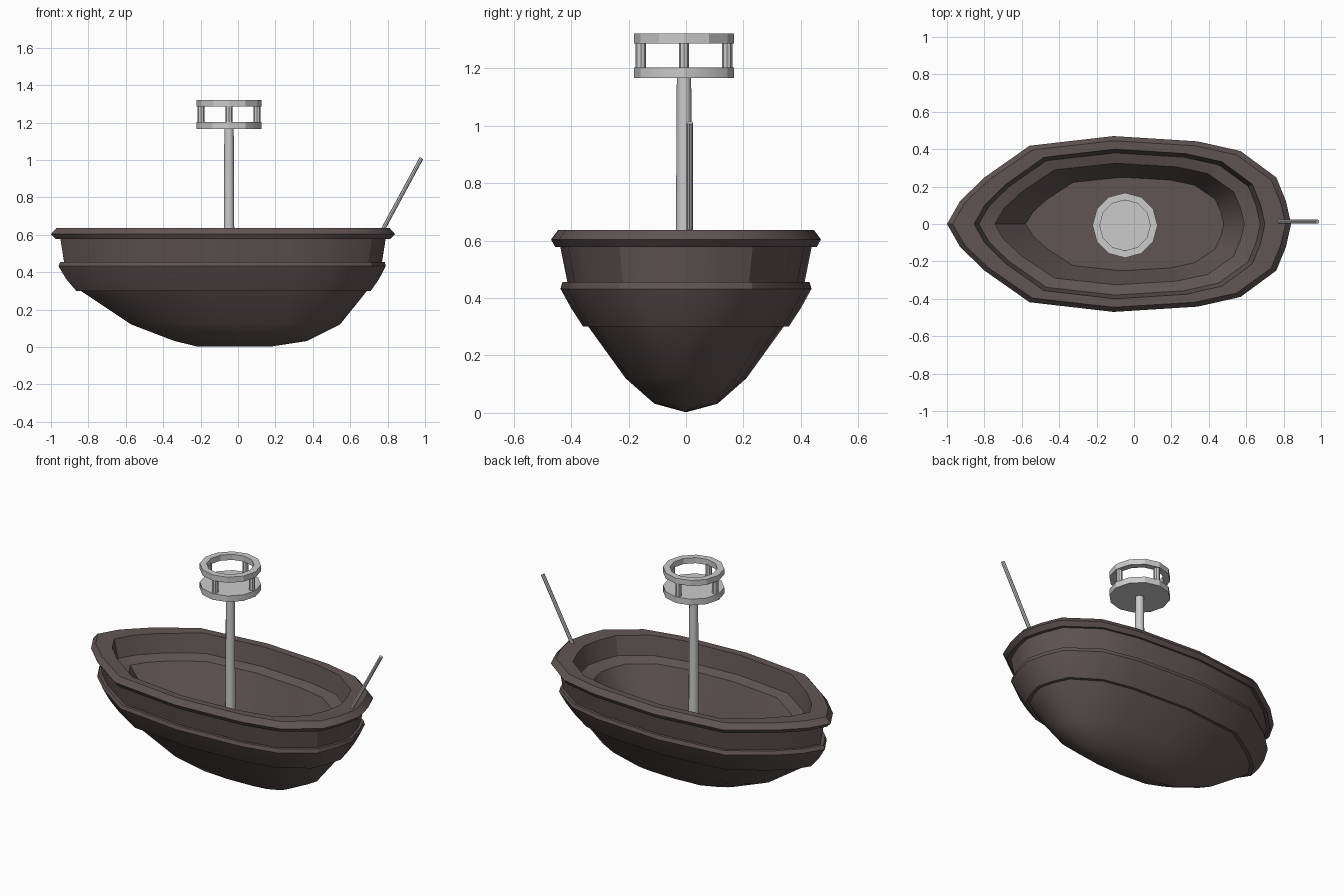
import bpy, bmesh, math
from mathutils import Vector

if "Cube" in bpy.data.objects:
    bpy.data.objects.remove(bpy.data.objects["Cube"])

wood = bpy.data.materials.new("dark_wood")
wood.diffuse_color = (0.12, 0.09, 0.09, 1)
wood.use_nodes = True
wood.node_tree.nodes["Principled BSDF"].inputs["Base Color"].default_value = wood.diffuse_color

# Half outline from bow to stern: (fraction of length, fraction of half width)
HALF = [(0, 0), (.038, .26), (.109, .53), (.24, .89), (.484, 1),
        (.728, .94), (.853, .83), (.957, .53), (.985, .26), (1, 0)]
OUTLINE = HALF + [(t, -w) for t, w in reversed(HALF[1:-1])]


def finish(name, bm, mat=None, angle=30):
    bmesh.ops.recalc_face_normals(bm, faces=bm.faces)
    me = bpy.data.meshes.new(name)
    bm.to_mesh(me)
    bm.free()
    ob = bpy.data.objects.new(name, me)
    bpy.context.collection.objects.link(ob)
    if mat:
        me.materials.append(mat)
    bpy.ops.object.select_all(action='DESELECT')
    ob.select_set(True)
    bpy.context.view_layer.objects.active = ob
    bpy.ops.object.shade_smooth_by_angle(angle=math.radians(angle))
    return ob


def loft(name, sections, mat):
    bm = bmesh.new()
    rings = [[bm.verts.new((x0 + t * (x1 - x0), w * hw, z)) for t, w in OUTLINE]
             for x0, x1, hw, z in sections]
    n = len(OUTLINE)
    for a, b in zip(rings, rings[1:]):
        for i in range(n):
            j = (i + 1) % n
            bm.faces.new((a[i], a[j], b[j], b[i]))
    bm.faces.new(rings[0])
    bm.faces.new(rings[-1])
    return finish(name, bm, mat)


def rod(name, p, q, r1, r2, sides):
    p, q = Vector(p), Vector(q)
    bm = bmesh.new()
    bmesh.ops.create_cone(bm, cap_ends=True, segments=sides, radius1=r1,
                          radius2=r2, depth=(q - p).length)
    rot = (q - p).to_track_quat('Z', 'Y').to_matrix()
    bmesh.ops.rotate(bm, verts=bm.verts, cent=(0, 0, 0), matrix=rot)
    bmesh.ops.translate(bm, verts=bm.verts, vec=(p + q) / 2)
    return finish(name, bm)


# Hull: keel, planking, belt, upper wall, rim, then down the inside to the floor
loft("hull", [
    (-.22, .18, .003, .003), (-.34, .37, .11, .032), (-.57, .545, .21, .12),
    (-.84, .69, .34, .30), (-.865, .71, .358, .30), (-.92, .755, .40, .365),
    (-.96, .79, .437, .432), (-.95, .785, .43, .455), (-.93, .77, .413, .455),
    (-.95, .79, .438, .58), (-.975, .815, .455, .577), (-1, .84, .47, .603),
    (-.97, .81, .445, .637), (-.855, .70, .40, .635), (-.83, .675, .38, .52),
    (-.745, .59, .325, .50), (-.58, .48, .25, .28)], wood)

# Mast and lookout
CX, CY = -.048, -.007
rod("mast", (CX, CY, .27), (CX, CY, 1.18), .03, .025, 12)
rod("lookout_floor", (CX, CY, 1.165), (CX, CY, 1.203), .174, .174, 12)
for k in range(4):
    a = k * math.pi / 2
    x, y = CX + .15 * math.cos(a), CY + .15 * math.sin(a)
    rod(f"lookout_post_{k + 1}", (x, y, 1.2), (x, y, 1.29), .018, .018, 8)

# Lookout rail: square section spun around
bm = bmesh.new()
rings = []
for i in range(12):
    a = i * math.tau / 12
    rings.append([bm.verts.new((CX + r * math.cos(a), CY + r * math.sin(a), z))
                  for r, z in [(.174, 1.285), (.174, 1.32), (.135, 1.32), (.135, 1.285)]])
for i in range(12):
    a, b = rings[i], rings[(i + 1) % 12]
    for k in range(4):
        bm.faces.new((a[k], b[k], b[(k + 1) % 4], a[(k + 1) % 4]))
finish("lookout_rail", bm, angle=20)

# Stern flagpole
rod("stern_pole", (.765, .013, .61), (.981, .013, 1.01), .011, .011, 8)
